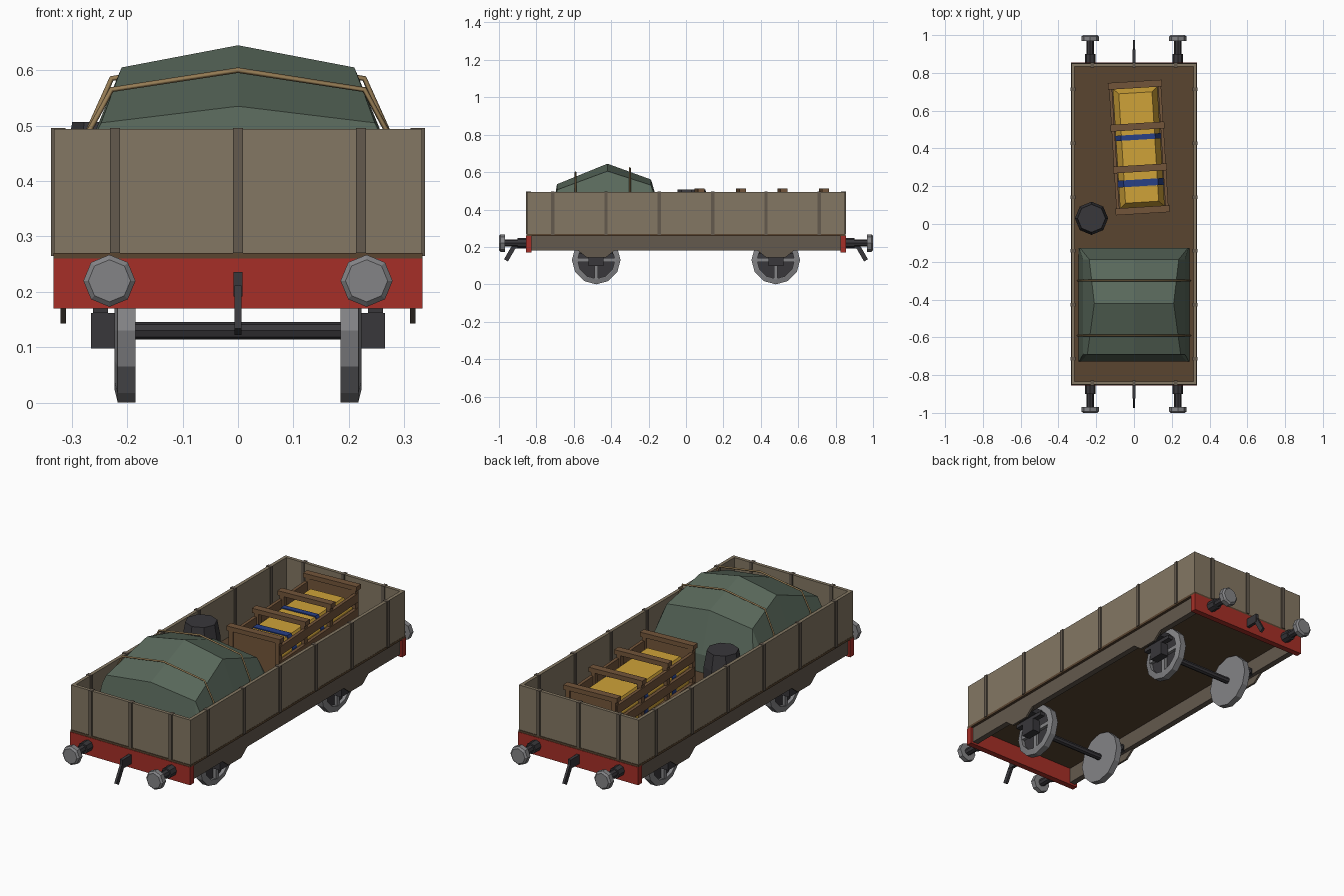
import bpy, bmesh
from math import sin, cos, pi, radians
from mathutils import Matrix, Vector

if "Cube" in bpy.data.objects:
    bpy.data.objects.remove(bpy.data.objects["Cube"])

def material(name, r, g, b):
    m = bpy.data.materials.new(name)
    m.diffuse_color = (r, g, b, 1)
    m.use_nodes = True
    m.node_tree.nodes["Principled BSDF"].inputs["Base Color"].default_value = m.diffuse_color
    return m

WALL = material("weathered_planks", .23, .185, .125)
FRAME = material("frame_brown", .125, .1, .075)
FLOOR = material("floor_brown", .1, .058, .03)
RED = material("beam_red", .38, .028, .02)
STEEL = material("steel", .23, .23, .24)
DARK = material("dark_iron", .04, .038, .043)
TARP = material("tarp_green", .1, .14, .105)
ROPE = material("rope_tan", .3, .2, .09)
CRATE = material("crate_wood", .17, .09, .042)
YELLOW = material("cargo_yellow", .62, .36, .04)
BLUE = material("strap_blue", .02, .05, .24)

def make(name, verts, faces, mat, matrix=None):
    me = bpy.data.meshes.new(name)
    me.from_pydata([tuple(v) for v in verts], [], faces)
    bm = bmesh.new()
    bm.from_mesh(me)
    bmesh.ops.recalc_face_normals(bm, faces=bm.faces)
    bm.to_mesh(me)
    bm.free()
    me.materials.append(mat)
    ob = bpy.data.objects.new(name, me)
    bpy.context.collection.objects.link(ob)
    if matrix:
        ob.matrix_world = matrix
    return ob

def loft(name, rings, mat, matrix=None):
    """Skin between equal-sized closed rings, capped at both ends."""
    n = len(rings[0])
    verts = [v for r in rings for v in r]
    faces = [(k*n+i, k*n+(i+1) % n, (k+1)*n+(i+1) % n, (k+1)*n+i)
             for k in range(len(rings)-1) for i in range(n)]
    faces += [tuple(range(n)), tuple(range(len(verts)-n, len(verts)))]
    return make(name, verts, faces, mat, matrix)

def rect(hx, hy, z, cx=0, cy=0):
    return [(cx-hx, cy-hy, z), (cx+hx, cy-hy, z), (cx+hx, cy+hy, z), (cx-hx, cy+hy, z)]

def box(name, x, y, z, mat, matrix=None):
    hx, hy, cx, cy = (x[1]-x[0])/2, (y[1]-y[0])/2, (x[0]+x[1])/2, (y[0]+y[1])/2
    return loft(name, [rect(hx, hy, z[0], cx, cy), rect(hx, hy, z[1], cx, cy)], mat, matrix)

def lathe(name, profile, n, mat, origin, direction=(0, 0, 1)):
    rings = [[(r*cos(2*pi*i/n), r*sin(2*pi*i/n), h) for i in range(n)] for r, h in profile]
    q = Vector(direction).to_track_quat('Z', 'Y')
    return loft(name, rings, mat, Matrix.Translation(origin) @ q.to_matrix().to_4x4())

def span(c, h):
    return (c-h, c+h)

def mirrored(s, a, b):
    return (min(s*a, s*b), max(s*a, s*b))

# Body: floor, walls and ribs
box("floor", (-.333, .333), (-.853, .853), (.258, .27), FLOOR)
for s in (-1, 1):
    box("side_wall", mirrored(s, .315, .332), (-.85, .85), (.27, .494), WALL)
    box("end_wall", (-.315, .315), mirrored(s, .833, .85), (.27, .494), WALL)
    for i in range(6):
        box("side_rib", mirrored(s, .311, .337), span(-.7125+i*.285, .009), (.265, .496), FRAME)
    for x in (-.222, 0, .222):
        box("end_rib", span(x, .009), mirrored(s, .829, .856), (.27, .496), FRAME)
    # Underframe
    box("sole_bar", mirrored(s, .29, .32), (-.83, .83), (.18, .258), FRAME)
    box("buffer_beam", (-.333, .333), mirrored(s, .825, .855), (.17, .26), RED)

# Buffers and couplings at both ends
for e in (-1, 1):
    for s in (-1, 1):
        o, d = (s*.232, 0, .22), (0, e, 0)
        lathe("buffer_shank", [(.027, .85), (.027, .9), (.019, .9), (.019, .97)], 8, DARK, o, d)
        lathe("buffer_head", [(.047, .968), (.047, .992), (.038, 1.0)], 8, STEEL, o, d)
    box("coupling_hook", (-.008, .008), mirrored(e, .85, .925), (.192, .236), DARK)
    link = Matrix.Translation((0, e*.94, .167)) @ Matrix.Rotation(e*radians(30), 4, 'X')
    box("coupling_link", (-.006, .006), (-.012, .012), (-.045, .045), DARK, link)

# Wheelsets
for y in (-.48, .48):
    lathe("axle", [(.016, -.19), (.016, .19)], 8, DARK, (0, y, .13), (1, 0, 0))
    for s in (-1, 1):
        o, d = (0, y, .13), (s, 0, 0)
        lathe("wheel", [(.13, .185), (.13, .217), (.105, .223), (.1, .223), (.1, .2)], 12, STEEL, o, d)
        lathe("wheel_web", [(.101, .198), (.101, .205)], 12, DARK, o, d)
        box("wheel_spoke", mirrored(s, .203, .22), span(y, .102), span(.13, .01), STEEL)
        box("wheel_spoke", mirrored(s, .203, .22), span(y, .01), span(.13, .102), STEEL)
        box("axle_box", mirrored(s, .222, .265), span(y, .04), (.098, .162), DARK)
        box("spring", mirrored(s, .235, .262), span(y, .09), (.162, .18), DARK)
        box("spring_mount", mirrored(s, .23, .3), span(y, .06), (.18, .21), DARK)
        a, b = .31, .32
        loft("axle_guard", [rect(.005, .05, .143, s*.315, y), rect(.005, .1, .182, s*.315, y)], FRAME)

# Tarpaulin: cross-sections along the wagon (y, shoulder x, shoulder z, ridge z, base x)
secs = [(-.728, .28, .30, .30, .295), (-.69, .247, .505, .535, .295),
        (-.42, .21, .605, .645, .295), (-.187, .237, .53, .56, .295), (-.128, .285, .36, .36, .295)]
rings = []
for y, sx, sz, rz, bx in secs:
    mid = (.27, min(.46, sz-.01))if sz > .4 else (.29, sz-.015)
    half = [(bx, .27), mid, (sx, sz)]
    rings.append([(-x, y, z) for x, z in half] + [(0, y, rz)] + [(x, y, z) for x, z in reversed(half)])
loft("tarpaulin", rings, TARP)

# Ropes over the tarpaulin
for y, sz, rz in ((-.59, .565, .6), (-.3, .585, .622)):
    cu = bpy.data.curves.new("tarp_rope", 'CURVE')
    cu.dimensions = '3D'
    cu.bevel_depth = .005
    cu.bevel_resolution = 0
    pts = [(-.3, .3), (-.277, .475), (-.228, sz), (0, rz), (.228, sz), (.277, .475), (.3, .3)]
    sp = cu.splines.new('POLY')
    sp.points.add(len(pts)-1)
    for p, (x, z) in zip(sp.points, pts):
        p.co = (x, y, z, 1)
    cu.materials.append(ROPE)
    bpy.context.collection.objects.link(bpy.data.objects.new("tarp_rope", cu))

# Barrel
lathe("barrel", [(.074, .27), (.088, .34), (.088, .43), (.074, .507)], 8, DARK, (-.225, .03, 0))

# Slatted crate with strapped yellow cargo, slightly turned
M = Matrix.Translation((.025, .405, 0)) @ Matrix.Rotation(radians(3.5), 4, 'Z')
loft("cargo_block", [rect(.118, .318, .272), rect(.118, .318, .4), rect(.088, .29, .455)], YELLOW, M)
for y, h in ((.055, .014), (-.187, .018)):
    loft("cargo_strap", [rect(.121, h, .272, 0, y), rect(.121, h, .402, 0, y), rect(.091, h, .46, 0, y)], BLUE, M)
for y in (-.333, -.111, .111, .333):
    box("crate_batten", (-.143, .143), span(y, .018), (.488, .511), CRATE, M)
    for s in (-1, 1):
        box("crate_post", mirrored(s, .112, .134), span(y, .013), (.27, .49), CRATE, M)
for s in (-1, 1):
    box("crate_end", (-.125, .125), mirrored(s, .322, .338), (.27, .49), CRATE, M)
    for z in (.275, .35, .425):
        box("crate_slat", mirrored(s, .122, .138), (-.338, .338), (z, z+.045), CRATE, M)
